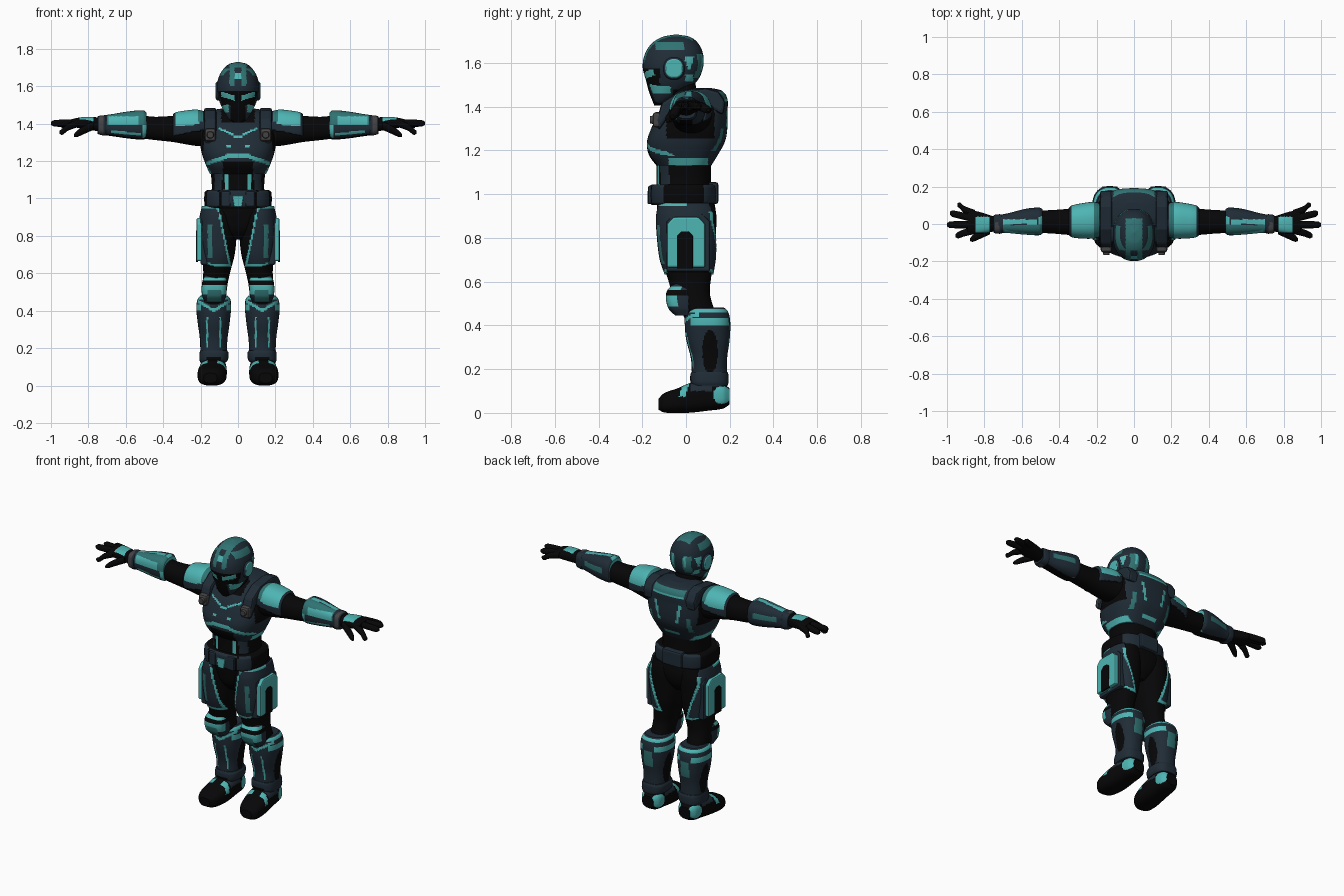
import bpy, bmesh, math
from mathutils import Vector

cube = bpy.data.objects.get("Cube")
if cube:
    bpy.data.objects.remove(cube, do_unlink=True)

# Palette
PALETTE = {"black": (.002, .002, .0025), "navy": (.014, .025, .037), "teal": (.075, .46, .45),
           "deep_teal": (.03, .17, .17), "grey": (.06, .056, .056)}
INDEX = {k: i for i, k in enumerate(PALETTE)}
MATS = []
for key, rgb in PALETTE.items():
    m = bpy.data.materials.new(key)
    m.use_nodes = True
    m.diffuse_color = (*rgb, 1)
    bsdf = m.node_tree.nodes["Principled BSDF"]
    bsdf.inputs["Base Color"].default_value = (*rgb, 1)
    bsdf.inputs["Roughness"].default_value = .8
    MATS.append(m)


def place(axis, t, u, v):
    return {"x": (t, u, v), "y": (u, t, v), "z": (u, v, t)}[axis]


def finish(name, bm, mirror, solid=0, bevel=0):
    mesh = bpy.data.meshes.new(name)
    bm.to_mesh(mesh)
    bm.free()
    for m in MATS:
        mesh.materials.append(m)
    ob = bpy.data.objects.new(name, mesh)
    bpy.context.collection.objects.link(ob)
    if solid:
        mod = ob.modifiers.new("thickness", "SOLIDIFY")
        mod.thickness, mod.offset = solid, -1
    if bevel:
        mod = ob.modifiers.new("bevel", "BEVEL")
        mod.width, mod.segments = bevel, 2
    if mirror:
        ob.modifiers.new("mirror", "MIRROR")


def smooth_sections(secs, step):
    """Hermite interpolation of (t, centre u, centre v, radius u, radius v)."""
    s = [Vector(q) for q in secs]
    slope = []
    for i in range(len(s)):
        a, b = s[max(i - 1, 0)], s[min(i + 1, len(s) - 1)]
        slope.append((b - a) / (b[0] - a[0]))
    out = []
    for i in range(len(s) - 1):
        a, b, d = s[i], s[i + 1], s[i + 1][0] - s[i][0]
        k = max(1, math.ceil((b - a).length / step))
        for j in range(k):
            f = j / k
            h = f * f * (3 - 2 * f)
            out.append(a * (1 - h) + b * h + slope[i] * d * f * (1 - f) ** 2
                       - slope[i + 1] * d * f * f * (1 - f))
    return out + [s[-1]]


def loft(name, axis, secs, base, rules=(), p=2.3, n=80, keep=None, mirror=True, step=.007):
    """Superellipse loft, painted by (colour, rule) pairs; keep trims it to an armour shell."""
    bm = bmesh.new()
    rings = []
    for t, cu, cv, ru, rv in smooth_sections(secs, step):
        ring = []
        for i in range(n):
            c, s = math.cos(math.tau * i / n), math.sin(math.tau * i / n)
            u = cu + ru * math.copysign(abs(c) ** (2 / p), c)
            v = cv + rv * math.copysign(abs(s) ** (2 / p), s)
            ring.append(bm.verts.new(place(axis, t, u, v)))
        rings.append(ring)
    for r, q in zip(rings, rings[1:]):
        for i in range(n):
            bm.faces.new((r[i], r[(i + 1) % n], q[(i + 1) % n], q[i])).smooth = True
    bm.faces.new(rings[0])
    bm.faces.new(rings[-1])
    bmesh.ops.recalc_face_normals(bm, faces=bm.faces)
    if keep:
        drop = [f for f in bm.faces if len(f.verts) > 4 or not keep(*f.calc_center_median())]
        bmesh.ops.delete(bm, geom=drop, context="FACES")
    for f in bm.faces:
        x, y, z = f.calc_center_median()
        f.material_index = INDEX[base]
        for colour, rule in rules:
            if rule(abs(x), y, z):
                f.material_index = INDEX[colour]
    finish(name, bm, mirror, solid=.014 if keep else 0)


def prism(name, axis, pts, lo, hi, colour, bevel=.006, mirror=True):
    bm = bmesh.new()
    face = bm.faces.new([bm.verts.new(place(axis, lo, *q)) for q in pts])
    ext = bmesh.ops.extrude_face_region(bm, geom=[face])["geom"]
    move = Vector(place(axis, hi - lo, 0, 0))
    bmesh.ops.translate(bm, vec=move, verts=[g for g in ext if isinstance(g, bmesh.types.BMVert)])
    bmesh.ops.recalc_face_normals(bm, faces=bm.faces)
    for f in bm.faces:
        f.material_index = INDEX[colour]
    finish(name, bm, mirror, bevel=bevel)


def box(u0, u1, v0, v1):
    return [(u0, v0), (u1, v0), (u1, v1), (u0, v1)]


# Helmet: visor, slanted eyes, crest, temple and cheek paint
loft("helmet", "z", [(1.405, 0, -.125, .02, .02), (1.425, 0, -.115, .05, .038), (1.47, 0, -.085, .077, .085),
     (1.52, 0, -.065, .1, .118), (1.58, 0, -.06, .113, .138), (1.64, 0, -.055, .106, .133),
     (1.69, 0, -.05, .08, .105), (1.72, 0, -.045, .045, .06), (1.73, 0, -.045, .005, .005)], "navy", [
    ("deep_teal", lambda x, y, z: x < .045 and z > 1.6 and y < .03),
    ("navy", lambda x, y, z: x < .018 and 1.6 < z < 1.7),
    ("teal", lambda x, y, z: x < .016 and 1.64 < z < 1.67 and y < -.1),
    ("deep_teal", lambda x, y, z: x > .045 and 1.66 < z < 1.695 and -.14 < y < -.01),
    ("deep_teal", lambda x, y, z: y > 0 and .03 < x < .075 and 1.53 < z < 1.64),
    ("teal", lambda x, y, z: y > 0 and .035 < x < .05 and 1.57 < z < 1.64),
    ("teal", lambda x, y, z: x > .07 and abs(y - .015) < .014 + .3 * (z - 1.6) and 1.57 < z < 1.63),
    ("teal", lambda x, y, z: x > .06 and abs(y - .015) < .018 and 1.515 < z < 1.545),
    ("black", lambda x, y, z: y < -.12 and 1.5 < z < 1.575),
    ("black", lambda x, y, z: y < -.1 and x < .04 and z < 1.54),
    ("teal", lambda x, y, z: y < -.1 and .016 < x < .09 and abs(z - 1.53 - .3 * x) < .014),
    ("teal", lambda x, y, z: -.165 < y < -.07 and .05 < x < .09 and 1.46 < z < 1.505 - .3 * (x - .05)),
    ("black", lambda x, y, z: y > -.06 and z < 1.48)], mirror=False, step=.006, n=96)
loft("ear_pods", "x", [(.08, -.055, 1.575, .05, .052), (.112, -.055, 1.575, .047, .05),
     (.121, -.055, 1.575, .036, .038)], "navy", [("teal", lambda x, y, z: x > .118)])
loft("neck", "z", [(1.36, 0, .01, .085, .085), (1.43, 0, -.01, .075, .07), (1.52, 0, -.03, .07, .07)],
     "black", mirror=False)

# Chest armour
loft("chest_armour", "z", [(1.13, 0, -.01, .15, .125), (1.18, 0, -.012, .172, .158), (1.24, 0, 0, .193, .178),
     (1.3, 0, .015, .203, .174), (1.38, 0, .035, .2, .155), (1.44, 0, .06, .172, .128),
     (1.475, 0, .075, .12, .085), (1.485, 0, .08, .05, .035)], "navy", [
    ("black", lambda x, y, z: x > .165 and z > 1.25 and -.09 < y < .13),
    ("black", lambda x, y, z: y < 0 and x < .09 and z > 1.41),
    ("teal", lambda x, y, z: z < 1.165 and -.08 < y < .1),
    ("black", lambda x, y, z: y < -.05 and x < .08 and z < 1.2),
    ("teal", lambda x, y, z: y < -.05 and x < .17 and abs(z - 1.226 + .35 * max(0, x - .055)) < .011),
    ("teal", lambda x, y, z: y < -.05 and x < .1 and abs(z - 1.325 - .5 * x) < .006),
    ("teal", lambda x, y, z: y < -.05 and .035 < x < .06 and 1.27 < z < 1.285),
    ("deep_teal", lambda x, y, z: y > .05 and x < .11 and 1.435 < z < 1.47),
    ("teal", lambda x, y, z: y > .08 and x < .11 and 1.425 < z < 1.435),
    ("teal", lambda x, y, z: y > .08 and abs(x - .06 - .2 * (z - 1.25)) < .009 and 1.26 < z < 1.38),
    ("deep_teal", lambda x, y, z: y > .08 and abs(x - .13) < .012 and 1.2 < z < 1.3),
    ("teal", lambda x, y, z: y > .05 and x < .05 and 1.165 < z < 1.185)],
    p=2.7, n=120, mirror=False)
prism("shoulder_straps", "x", [(-.125, 1.29), (-.135, 1.34), (-.11, 1.42), (-.03, 1.47), (.09, 1.485), (.15, 1.47),
      (.18, 1.42), (.17, 1.36), (.1, 1.4), (-.06, 1.38)], .115, .182, "navy", .014)
prism("strap_clips", "y", box(.118, .178, 1.305, 1.375), -.152, -.11, "grey", .014)
loft("clip_knobs", "y", [(-.165, .148, 1.34, .016, .016), (-.14, .148, 1.34, .022, .022)], "grey", n=20)

# Waist
loft("abdomen", "z", [(.98, 0, -.01, .15, .13), (1.06, 0, -.01, .14, .125), (1.16, 0, -.01, .148, .125)], "black", [
    ("navy", lambda x, y, z: y < 0 and .085 < x < .125),
    ("teal", lambda x, y, z: y < 0 and abs(x - .06 - 2 * (z - 1.09) ** 2) < .012 and z > 1.04)], mirror=False)
loft("belt", "z", [(.95, 0, -.015, .165, .14), (.96, 0, -.015, .178, .152), (1.035, 0, -.015, .178, .152),
     (1.045, 0, -.015, .165, .14)], "navy", [("black", lambda x, y, z: -.1 < y < .08),
     ("black", lambda x, y, z: y < 0 and abs(x - .1) < .006)], p=2.8, mirror=False)
prism("buckle", "y", [(-.02, .955), (.02, .955), (.03, 1.015), (-.03, 1.015)], -.176, -.15, "teal", .004, False)
prism("belt_pouches", "y", box(.04, .09, .955, 1.04), -.174, -.12, "navy", .01)
prism("back_pouch", "y", box(-.07, .07, .955, 1.055), .1, .148, "navy", .012, False)
loft("pelvis", "z", [(.78, 0, .005, .05, .075), (.83, 0, .005, .11, .115), (.9, 0, .005, .17, .132),
     (.98, 0, -.005, .165, .132)], "black", mirror=False)

# Thighs and their wrapped armour
THIGH = [(.96, .1, .005, .083, .122), (.9, .103, .005, .093, .134), (.8, .106, .005, .098, .13),
         (.7, .106, .008, .088, .12), (.62, .112, .015, .074, .1), (.54, .122, .025, .066, .085),
         (.43, .13, .07, .062, .075)]
loft("thighs", "z", THIGH[::-1], "black")


def thigh_edge(x, y, z):
    inner = x - (.035 + .2 * (z - .64) if y < 0 else .165 - .35 * max(0, .86 - z))
    return min(inner, .96 - z - .25 * max(0, .13 - x), z - .635 - .3 * max(0, x - .13))


loft("thigh_armour", "z", [(t, u, v, a + .01, b + .008) for t, u, v, a, b in THIGH[4::-1]], "navy", [
    ("teal", lambda x, y, z: thigh_edge(x, y, z) < .014 and (z < .92 or y < 0 and x > .1)),
    ("deep_teal", lambda x, y, z: y < -.05 and abs(x - .15) < .012 and .68 < z < .86)],
    keep=lambda x, y, z: thigh_edge(x, y, z) > 0, n=96)


def arch(w, z0, z1, c, mid):
    return [(mid - w, z0), (mid + w, z0), (mid + w, z1 - c), (mid + w - c, z1), (mid - w + c, z1), (mid - w, z1 - c)]


prism("thigh_side_plates", "x", arch(.1, .645, .915, .04, .01), .16, .2, "navy", .01)
prism("thigh_side_arches", "x", arch(.087, .665, .895, .03, 0), .175, .222, "teal", .008)
prism("thigh_side_slots", "x", arch(.036, .66, .83, .02, -.005), .215, .225, "black", .002)

# Knees
loft("knee_pads", "z", [(.445, .127, -.005, .05, .045), (.48, .128, -.02, .064, .062), (.55, .126, -.028, .066, .062),
     (.59, .122, -.01, .055, .05)], "navy", [
    ("teal", lambda x, y, z: .56 < z < .578 and y < -.02),
    ("black", lambda x, y, z: .54 < z < .56 or y > .01),
    ("teal", lambda x, y, z: .485 < z < .535 and y < -.035),
    ("deep_teal", lambda x, y, z: .45 < z < .51 and y < -.03 and abs(x - .127) < .038)], p=3.2)

# Shin armour, ankle cuffs and boots
loft("shin_armour", "z", [(.12, .134, .108, .066, .08), (.17, .131, .107, .07, .08), (.25, .13, .105, .074, .083),
     (.34, .13, .1, .086, .1), (.42, .13, .098, .093, .104), (.465, .128, .095, .086, .096),
     (.482, .128, .095, .07, .078)], "navy", [
    ("black", lambda x, y, z: abs(x - .13) > .05 and ((y - .11) / .035) ** 2 + ((z - .28) / .1) ** 2 < 1),
    ("teal", lambda x, y, z: y < .06 and abs(z - .4 - .6 * abs(x - .13)) < .009),
    ("teal", lambda x, y, z: y > .02 and abs(x - .13) > .04 and abs(z - .415) < .016),
    ("teal", lambda x, y, z: .46 < z < .475 and y > 0),
    ("teal", lambda x, y, z: y < .06 and abs(abs(x - .13) - .035) < .005 and .2 < z < .37),
    ("deep_teal", lambda x, y, z: y > .15 and abs(x - .13) < .03 and .3 < z < .4)], n=96)
loft("ankle_cuffs", "z", [(.125, .132, .108, .07, .083), (.14, .13, .107, .077, .087), (.175, .128, .107, .077, .087),
     (.188, .13, .107, .072, .082)], "navy", [
    ("black", lambda x, y, z: abs(x - .13) < .04 and y < .1 and z < .15)], p=2.8)
loft("boots", "y", [(-.125, .148, .04, .035, .026), (-.1, .146, .046, .062, .044), (-.04, .14, .056, .076, .056),
     (.02, .135, .069, .075, .068), (.1, .132, .08, .07, .07), (.17, .13, .078, .062, .058),
     (.2, .13, .075, .04, .036)], "black", [
    ("teal", lambda x, y, z: (y - .165) ** 2 + (z - .082) ** 2 < .041 ** 2),
    ("black", lambda x, y, z: y > .1 and abs(x - .13) < .014),
    ("teal", lambda x, y, z: abs(y + .01 - .3 * (z - .1)) < .014 and z > .075 and abs(x - .138) > .025),
    ("navy", lambda x, y, z: .02 < y < .12 and z > .1)], p=2.7)

# Arms with shoulder and forearm armour
loft("upper_arms", "x", [(.13, .035, 1.37, .1, .095), (.23, .02, 1.37, .085, .088), (.35, .012, 1.372, .07, .07),
     (.45, .012, 1.375, .062, .062), (.53, .012, 1.385, .06, .062)], "black")
loft("shoulder_pads", "x", [(.175, .022, 1.375, .09, .09), (.22, .02, 1.375, .098, .1), (.29, .016, 1.372, .093, .097),
     (.335, .014, 1.372, .084, .088), (.347, .014, 1.372, .074, .078)], "navy", [
    ("teal", lambda x, y, z: .205 < x < .335 and z > 1.385 + .1 * (.335 - x)),
    ("deep_teal", lambda x, y, z: .19 < x < .215 and z > 1.41)],
    keep=lambda x, y, z: z > 1.335 + .2 * (.34 - x), n=96)
loft("forearm_armour", "x", [(.49, .014, 1.392, .066, .068), (.505, .014, 1.393, .074, .078),
     (.58, .012, 1.393, .069, .073), (.68, .004, 1.392, .052, .058), (.74, 0, 1.392, .046, .05)], "navy", [
    ("teal", lambda x, y, z: x < .51 and y < .04),
    ("deep_teal", lambda x, y, z: z > 1.39 and y < -.005 and x < .7),
    ("teal", lambda x, y, z: abs(z - 1.415) < .024 and y < 0 and .53 < x < .69),
    ("teal", lambda x, y, z: z > 1.43 and abs(y - .012) < .013 and .52 < x < .7),
    ("teal", lambda x, y, z: y < 0 and abs(z - 1.342 - .1 * (x - .52)) < .007 and .52 < x < .68),
    ("deep_teal", lambda x, y, z: y > .03 and abs(z - 1.4) < .015 and .53 < x < .68),
    ("black", lambda x, y, z: z < 1.345 and abs(y) < .03)], p=2.6)
loft("wrist_bands", "x", [(.705, 0, 1.39, .048, .05), (.712, 0, 1.39, .052, .054), (.742, 0, 1.392, .05, .05),
     (.75, 0, 1.392, .045, .046)], "navy", [("grey", lambda x, y, z: y < .01 and .715 < x < .742)], p=3)

# Hands and fingers
loft("hands", "x", [(.735, 0, 1.395, .036, .036), (.78, .002, 1.4, .048, .036), (.84, .008, 1.404, .06, .03),
     (.89, .014, 1.404, .058, .02)], "black", [
    ("teal", lambda x, y, z: .775 < x < .845 and z > 1.412 and abs(y + .003) < .042)], p=2.6)
TIPS = {"little": (.945, .102, 1.385), "ring": (.985, .057, 1.4), "middle": (1, -.004, 1.402), "index": (.955, -.062, 1.355)}
for i, (finger, (x, y, z)) in enumerate(TIPS.items()):
    root = .056 - .03 * i
    loft(finger + "_fingers", "x", [(.85, root, 1.404, .019, .02), (.91, (root + y) / 2, (1.406 + z) / 2, .019, .019),
         (x - .014, y * .97, z, .017, .016), (x, y, z, .008, .008)], "black", n=16)
loft("thumbs", "x", [(.77, -.03, 1.392, .025, .024), (.82, -.055, 1.368, .023, .022), (.862, -.077, 1.345, .018, .017),
     (.876, -.084, 1.337, .008, .008)], "black", n=16)
